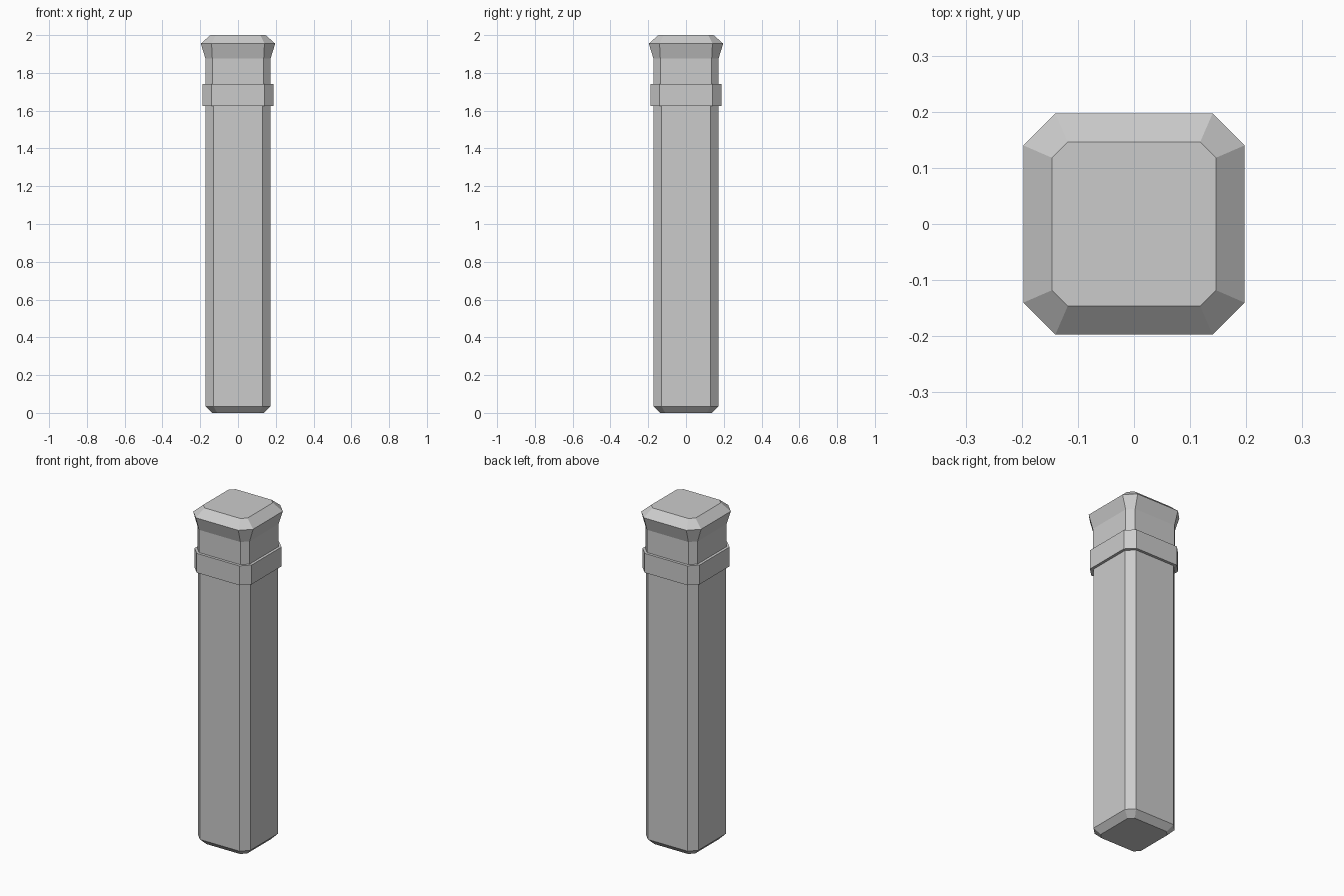
import bpy
import bmesh

default_cube = bpy.data.objects.get("Cube")
if default_cube:
    bpy.data.objects.remove(default_cube, do_unlink=True)

grey = bpy.data.materials.new("plain_grey")
grey.use_nodes = True
grey.diffuse_color = (0.6, 0.6, 0.6, 1)
grey.node_tree.nodes["Principled BSDF"].inputs["Base Color"].default_value = (0.6, 0.6, 0.6, 1)


def chamfered_column(name, levels):
    """Stack chamfered squares given as (height, half width, half flat side)."""
    bm = bmesh.new()
    rings = []
    for z, h, f in levels:
        outline = [(f, -h), (h, -f), (h, f), (f, h),
                   (-f, h), (-h, f), (-h, -f), (-f, -h)]
        rings.append([bm.verts.new((x, y, z)) for x, y in outline])
    for low, high in zip(rings, rings[1:]):
        for i in range(8):
            j = (i + 1) % 8
            bm.faces.new((low[i], low[j], high[j], high[i]))
    bm.faces.new(reversed(rings[0]))
    bm.faces.new(rings[-1])
    bmesh.ops.recalc_face_normals(bm, faces=bm.faces)
    mesh = bpy.data.meshes.new(name)
    bm.to_mesh(mesh)
    bm.free()
    mesh.materials.append(grey)
    obj = bpy.data.objects.new(name, mesh)
    bpy.context.scene.collection.objects.link(obj)
    return obj


# Post with bevelled foot, neck and flared cap
chamfered_column("post", [
    (0, 0.138, 0.11),
    (0.035, 0.172, 0.13),
    (1.68, 0.172, 0.13),
    (1.70, 0.172, 0.136),
    (1.875, 0.172, 0.136),
    (1.955, 0.197, 0.14),
    (2, 0.146, 0.118),
])

# Raised band around the neck
chamfered_column("collar_band", [
    (1.625, 0.188, 0.14),
    (1.74, 0.188, 0.14),
])
